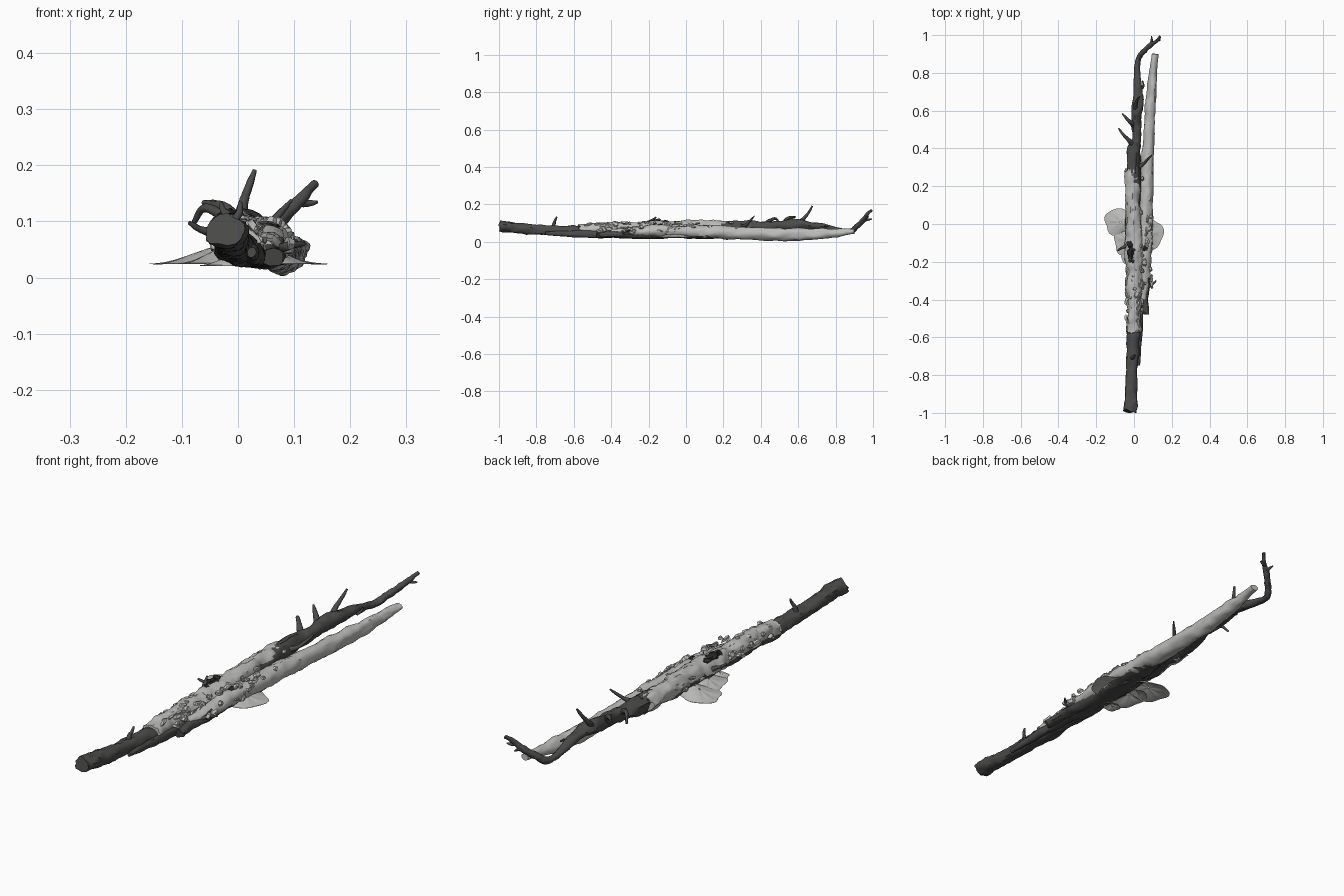
import bpy, bmesh, math, random
from mathutils import Vector, noise

if "Cube" in bpy.data.objects:
    bpy.data.objects.remove(bpy.data.objects["Cube"])

random.seed(4)

def material(name, v):
    m = bpy.data.materials.new(name)
    m.diffuse_color = (v, v, v * 0.98, 1)
    m.use_nodes = True
    m.node_tree.nodes["Principled BSDF"].inputs["Base Color"].default_value = m.diffuse_color
    return m

DARK = material("dark_bark", 0.07)
PALE = material("pale_wood", 0.5)
BLACK = material("rot", 0.02)

def finish(bm, name, mat, angle=50):
    bmesh.ops.recalc_face_normals(bm, faces=bm.faces)
    me = bpy.data.meshes.new(name)
    bm.to_mesh(me)
    bm.free()
    ob = bpy.data.objects.new(name, me)
    bpy.context.collection.objects.link(ob)
    me.materials.append(mat)
    bpy.ops.object.select_all(action='DESELECT')
    bpy.context.view_layer.objects.active = ob
    ob.select_set(True)
    bpy.ops.object.shade_smooth_by_angle(angle=math.radians(angle))
    return ob

def spline(pts, steps):
    """Smooth path through (x, y, z, rx, rz) points."""
    def lin(a, b, k):
        return [2 * p - q for p, q in zip(a, b)] if k else a
    P = [lin(pts[0], pts[1], 1)] + [list(p) for p in pts] + [lin(pts[-1], pts[-2], 1)]
    out = []
    for i in range(1, len(P) - 2):
        for s in range(steps):
            t = s / steps
            out.append([0.5 * (2 * b + (c - a) * t + (2*a - 5*b + 4*c - d) * t*t
                        + (3*b - a - 3*c + d) * t**3)
                        for a, b, c, d in zip(P[i-1], P[i], P[i+1], P[i+2])])
    return out + [list(pts[-1])]

def limb(name, pts, mat, sides=16, steps=10, rough=0.15, ragged=0.0):
    """Gnarled tube along a path; rx is the sideways, rz the other radius."""
    path = spline(pts, steps)
    bm = bmesh.new()
    rings = []
    for i, p in enumerate(path):
        c = Vector(p[:3])
        t = (Vector(path[min(i+1, len(path)-1)][:3]) - Vector(path[max(i-1, 0)][:3])).normalized()
        ref = Vector((0, 0, 1)) if abs(t.z) < 0.85 else Vector((0, -1, 0))
        u = t.cross(ref).normalized()
        w = u.cross(t)
        ring = []
        for k in range(sides):
            a = 2 * math.pi * k / sides
            d = u * math.cos(a) * p[3] + w * math.sin(a) * p[4]
            q = c + d
            n = noise.noise(Vector((q.x*38, q.y*14, q.z*38))) + 0.5 * noise.noise(Vector((q.x*80, q.y*35, q.z*80)))
            q = c + d * (1 + rough * n)
            if i in (0, len(path) - 1):
                q += t * ragged * random.uniform(-1, 1)
            ring.append(bm.verts.new(q))
        rings.append(ring)
    for A, B in zip(rings, rings[1:]):
        for k in range(sides):
            bm.faces.new((A[k], A[k-1], B[k-1], B[k]))
    bm.faces.new(rings[0])
    bm.faces.new(rings[-1])
    return finish(bm, name, mat)

# main dark log, flared at the broken end
limb("dark_log", [(-.025, -.99, .085, .040, .026), (-.018, -.95, .078, .034, .03),
    (-.012, -.8, .065, .030, .027), (-.004, -.6, .056, .034, .028), (0, -.35, .055, .036, .032),
    (-.005, 0, .065, .038, .035), (0, .3, .075, .034, .036)], DARK, 18, 14, .3, .008)

# upper dark branch, ending in an upturned tip
limb("dark_upper_branch", [(0, .27, .075, .034, .034), (.003, .4, .08, .034, .03),
    (.014, .46, .085, .022, .026), (.012, .56, .088, .027, .03), (.022, .66, .088, .026, .022),
    (.02, .78, .068, .018, .015), (.022, .87, .056, .015, .014), (.045, .905, .075, .014, .014),
    (.085, .945, .112, .012, .013), (.115, .965, .145, .009, .011), (.138, .992, .168, .006, .006)],
    DARK, 14, 8, .35)

# dark lower branch beside the log
limb("dark_side_branch", [(.06, -.47, .036, .018, .016), (.058, -.38, .038, .021, .018),
    (.05, -.2, .04, .03, .022), (.045, 0, .042, .036, .022), (.05, .2, .04, .034, .02),
    (.07, .36, .04, .022, .02)], DARK, 14, 10, .4, .01)
limb("dark_underlayer", [(.025, -.75, .045, .008, .01), (.03, -.55, .042, .016, .018),
    (.03, -.3, .035, .03, .016), (.04, 0, .033, .045, .014), (.07, .3, .03, .02, .014)],
    DARK, 12, 10, .4)

# pale bark sleeve over the log
limb("pale_bark_sleeve", [(-.003, -.57, .064, .037, .03), (0, -.45, .066, .037, .035),
    (0, -.3, .07, .042, .034), (.002, -.1, .075, .044, .038), (-.006, .1, .076, .038, .038),
    (-.01, .285, .073, .039, .035)], PALE, 20, 16, .32, .012)

# pale stripped branch
limb("pale_branch", [(.045, -.4, .055, .015, .014), (.055, -.28, .055, .03, .024),
    (.06, -.1, .06, .035, .033), (.065, .1, .056, .037, .034), (.07, .3, .046, .032, .034),
    (.082, .55, .039, .029, .034), (.098, .75, .044, .024, .027), (.112, .9, .057, .016, .013)],
    PALE, 18, 14, .25)

# thin twigs: path points and base radius
twigs = [
    [(.01, .6, .09), (.008, .63, .125), (.017, .655, .155), (.03, .675, .191)],
    [(0, .52, .09), (-.02, .54, .122), (-.04, .56, .13), (-.062, .585, .134)],
    [(-.005, .42, .09), (-.035, .45, .115), (-.062, .48, .123), (-.08, .505, .095)],
    [(.02, .3, .08), (.05, .32, .09), (.075, .345, .115), (.095, .365, .138)],
    [(-.01, -.71, .075), (-.006, -.705, .1), (.002, -.7, .115), (.004, -.69, .134)],
    [(.05, -.37, .04), (.075, -.335, .052), (.095, -.32, .058), (.118, -.3, .06)],
    [(.06, -.35, .04), (.07, -.33, .055), (.075, -.31, .06), (.078, -.285, .07)],
    [(.085, .945, .112), (.093, .965, .117), (.094, .98, .12), (.092, .995, .122)],
    [(.105, .96, .135), (.12, .968, .132), (.132, .972, .133), (.142, .975, .135)],
    [(-.02, -.2, .09), (-.02, -.19, .11), (-.026, -.175, .12), (-.03, -.16, .132)],
    [(.03, .74, .07), (.045, .72, .075), (.05, .735, .08), (.045, .76, .085)],
    [(-.02, -.1, .06), (-.05, -.12, .08), (-.07, -.13, .087), (-.087, -.14, .098)]]
for i, t in enumerate(twigs):
    r = .008 if i in (7, 8, 10) else .013 if i < 3 else .011
    limb("twig", [(*p, r * f, r * f) for p, f in zip(t, (1.2, .75, .6, .3))], DARK, 8, 5, .3)

def shelf(name, c, rx, ry, rim, rise, sgn):
    """Thin lobed bracket, lifted toward the log, with a slightly domed skirt."""
    bm = bmesh.new()
    n, m = 40, 8
    layers = []
    for z0 in (0, -.004):
        rows = []
        for j in range(m + 1):
            f = .05 + .95 * j / m
            row = []
            for k in range(n):
                a = 2 * math.pi * k / n
                lob = 1 + .07 * math.sin(3 * a + 1) + .05 * math.sin(5 * a)
                x, y = rx * f * lob * math.cos(a), ry * f * lob * math.sin(a)
                inner = max(0, min(1, .5 - sgn * x / rx / 2))
                z = rim + rise * inner ** 1.5 * (1 - f * f) + .004 * math.sin(7 * a) * f * (1 - f)
                row.append(bm.verts.new((c[0] + x, c[1] + y, z + z0 * (1 - f * .7))))
            rows.append(row)
        for A, B in zip(rows, rows[1:]):
            for k in range(n):
                bm.faces.new((A[k-1], A[k], B[k], B[k-1]))
        layers.append(rows)
    for e in (0, m):
        for k in range(n):
            A, B = layers[0][e], layers[1][e]
            bm.faces.new((A[k-1], A[k], B[k], B[k-1]))
    finish(bm, name, PALE)

# bracket fungus on both sides
shelf("left_bracket", (-.07, .01), .088, .072, .025, .06, -1)
shelf("left_rear_bracket", (-.045, -.085), .062, .08, .026, .06, -1)
shelf("right_bracket", (.08, -.055), .073, .088, .025, .05, 1)
shelf("small_bracket", (-.03, -.18), .038, .03, .022, .03, -1)

# loose bark flakes around the middle
bm = bmesh.new()
for i in range(150):
    y = max(-.52, min(.24, random.gauss(-.17, .17)))
    a = random.uniform(-.5, math.pi + .5)
    side = random.choice((0, .05)) if y > -.35 else 0
    c = Vector((side + .043 * math.cos(a), y, .065 + .038 * math.sin(a)))
    out = Vector((math.cos(a), random.uniform(-.3, .3), math.sin(a) * .8))
    along = Vector((random.uniform(-.3, .3), 1, random.uniform(-.3, .3))).normalized()
    tan = along.cross(out).normalized()
    L, W = random.uniform(.008, .028), random.uniform(.006, .014)
    tip = c + out * random.uniform(.004, .012)
    low = [bm.verts.new(c - out * .006 + along * L * math.cos(k) * random.uniform(.7, 1.2)
                        + tan * W * math.sin(k)) for k in (0, 1.1, 2.1, 3.1, 4.2, 5.2)]
    top = [bm.verts.new(tip + (v.co - c) * .65) for v in low]
    bm.faces.new(low)
    bm.faces.new(top)
    for k in range(6):
        bm.faces.new((low[k-1], low[k], top[k], top[k-1]))
finish(bm, "bark_flakes", PALE, 35)

# dark rotten knots in the bark
for x, y, z, s in ((-.015, -.15, .108, .02), (-.01, -.185, .105, .016), (-.022, -.11, .108, .015), (.06, -.125, .09, .012)):
    bm = bmesh.new()
    bmesh.ops.create_icosphere(bm, subdivisions=3, radius=s)
    for v in bm.verts:
        v.co *= 1 + .6 * noise.noise(v.co * 90 + Vector((x, y, z)) * 50)
        v.co = Vector((v.co.x, v.co.y * 1.3, v.co.z * .6)) + Vector((x, y, z))
    finish(bm, "rotten_knot", BLACK)
